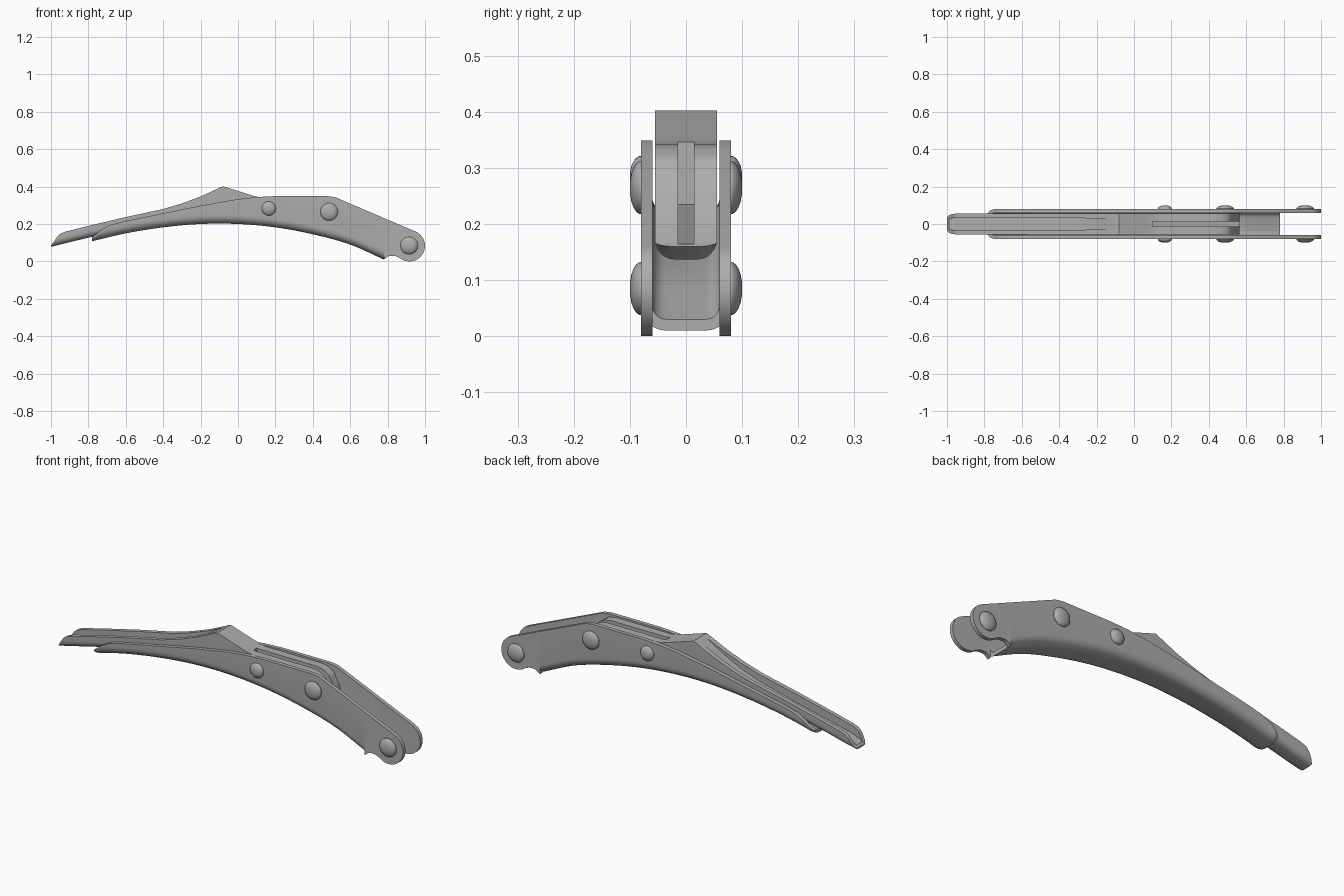
import bpy, bmesh, math
from mathutils import Matrix

if "Cube" in bpy.data.objects:
    bpy.data.objects.remove(bpy.data.objects["Cube"])

metal = bpy.data.materials.new("grey metal")
metal.diffuse_color = (0.42, 0.42, 0.42, 1)
metal.use_nodes = True
metal.node_tree.nodes["Principled BSDF"].inputs["Base Color"].default_value = metal.diffuse_color


def lerp(pts, x):
    """Straight interpolation through a profile."""
    if x <= pts[0][0]:
        return pts[0][1]
    for (a, p), (b, q) in zip(pts, pts[1:]):
        if x <= b:
            return p + (q - p) * (x - a) / (b - a)
    return pts[-1][1]


def smooth(pts, x):
    """Smooth interpolation through a profile."""
    slopes = []
    for i in range(len(pts)):
        a, b = pts[max(i - 1, 0)], pts[min(i + 1, len(pts) - 1)]
        slopes.append((b[1] - a[1]) / (b[0] - a[0]))
    for i in range(len(pts) - 1):
        (a, p), (b, q) = pts[i], pts[i + 1]
        if x <= b or i == len(pts) - 2:
            h, t = b - a, (x - a) / (b - a)
            return (p * (2 * t**3 - 3 * t * t + 1) + q * (3 * t * t - 2 * t**3)
                    + slopes[i] * h * (t**3 - 2 * t * t + t) + slopes[i + 1] * h * (t**3 - t * t))


def finish(bm, name):
    bmesh.ops.remove_doubles(bm, verts=bm.verts, dist=1e-5)
    bmesh.ops.recalc_face_normals(bm, faces=bm.faces)
    me = bpy.data.meshes.new(name)
    bm.to_mesh(me)
    bm.free()
    ob = bpy.data.objects.new(name, me)
    bpy.context.collection.objects.link(ob)
    me.materials.append(metal)
    bpy.ops.object.select_all(action='DESELECT')
    ob.select_set(True)
    bpy.context.view_layer.objects.active = ob
    bpy.ops.object.shade_smooth_by_angle(angle=math.radians(30))
    return ob


def u_line(w, top, bottom, r):
    """Rounded U from left top to right top, in (y, z)."""
    r = min(r, w * 0.9)
    rz = min(r, max(top - bottom, 0) * 0.95)
    right = []
    for i in range(7):
        a = math.radians(90 * i / 6)
        right.append((w - r + r * math.sin(a), bottom + rz - rz * math.cos(a)))
    right.append((w, top))
    return [(-y, z) for y, z in reversed(right)] + right


def loft(name, xs, section):
    bm = bmesh.new()
    rings = [[bm.verts.new((x, y, z)) for y, z in section(x)] for x in xs]
    n = len(rings[0])
    for a, b in zip(rings, rings[1:]):
        for i in range(n):
            j = (i + 1) % n
            bm.faces.new((a[i], a[j], b[j], b[i]))
    # end caps as strips between mirrored points
    for ring in (rings[0], rings[-1]):
        if name == "handle_shell":
            h = n // 2
            for i in range(h - 1):
                bm.faces.new((ring[i], ring[i + 1], ring[n - 2 - i], ring[n - 1 - i]))
        else:
            bm.faces.new(ring)
    return finish(bm, name)


def stations(a, b, n, extra):
    xs = [a + (b - a) * i / n for i in range(n + 1)] + extra
    return sorted(set(round(x, 5) for x in xs))


# Shared profiles, (x, z)
shell_bottom = [(-0.78, 0.108), (-0.6, 0.15), (-0.4, 0.182), (-0.2, 0.2), (0, 0.2),
                (0.2, 0.182), (0.4, 0.145), (0.6, 0.09), (0.78, 0.01)]
shell_top = [(-0.78, 0.13), (-0.73, 0.17), (-0.68, 0.196), (-0.6, 0.216), (-0.4, 0.257),
             (-0.2, 0.298), (0, 0.333), (0.1, 0.344), (0.2, 0.349), (0.48, 0.349),
             (0.52, 0.343), (0.95, 0.159)]
shell_width = [(-0.78, 0.062), (-0.77, 0.072), (-0.755, 0.078), (-0.74, 0.08)]


# Outer shell: open U channel
def shell_section(x):
    b, t, w = smooth(shell_bottom, x), lerp(shell_top, x), lerp(shell_width, x)
    inner = u_line(w - 0.02, t, min(b + 0.02, t - 0.002), 0.025)
    return u_line(w, t, b, 0.045) + inner[::-1]


loft("handle_shell", stations(-0.78, 0.78, 48, [p[0] for p in shell_top[:-1] + shell_width]),
     shell_section)

# Rounded pivot plates continuing both shell walls
for side, label in ((-1, "front"), (1, "back")):
    outline = [(0.78, 0.01), (0.78, lerp(shell_top, 0.78))]
    for i in range(25):
        a = math.radians(66.5 - 196.5 * i / 24)
        outline.append((0.917 + 0.083 * math.cos(a), 0.083 + 0.083 * math.sin(a)))
    outline += [(0.84, 0.029), (0.81, 0.03), (0.795, 0.022)]
    bm = bmesh.new()
    f = bm.faces.new([bm.verts.new((x, side * 0.06, z)) for x, z in outline])
    ext = bmesh.ops.extrude_face_region(bm, geom=[f])["geom"]
    bmesh.ops.translate(bm, vec=(0, side * 0.02, 0),
                        verts=[v for v in ext if isinstance(v, bmesh.types.BMVert)])
    finish(bm, label + "_pivot_plate")

# Inner lever: grooved grip, raised peak and slotted body
lever_top = [(-1, 0.085), (-0.96, 0.14), (-0.945, 0.151), (-0.92, 0.16), (-0.8, 0.19),
             (-0.6, 0.237), (-0.4, 0.28), (-0.3, 0.31), (-0.2, 0.347), (-0.08, 0.402),
             (0.09, 0.348), (0.12, 0.343), (0.44, 0.343), (0.48, 0.335), (0.51, 0.315),
             (0.54, 0.26), (0.565, 0.168)]
lever_width = [(-1, 0.036), (-0.99, 0.046), (-0.975, 0.053), (-0.955, 0.055)]
groove_half = [(-1, 0.022), (-0.97, 0.034), (-0.3, 0.032), (-0.1, 0.026), (0.0999, 0.014)]
groove_depth = [(-1, 0.04), (-0.6, 0.042), (-0.3, 0.03), (-0.1, 0)]
slot_floor = [(0.1, 0.235), (0.565, 0.164)]


def lever_bottom(x):
    if x < -0.78:
        return lerp([(-1, 0.078), (-0.78, 0.132)], x)
    if x > 0.52:
        return lerp([(0.52, 0.128), (0.565, 0.16)], x)
    return smooth(shell_bottom, x) + 0.023


def lever_section(x):
    b, t, g = lever_bottom(x), lerp(lever_top, x), lerp(groove_half, x)
    if x > 0.1:
        floor = min(lerp(slot_floor, x), t)
    else:
        floor = max(t - lerp(groove_depth, x), min(b + 0.016, t))
    return u_line(lerp(lever_width, x), t, b, 0.035) + [(g, t), (g, floor), (-g, floor), (-g, t)]


loft("inner_lever", stations(-1, 0.565, 48, [p[0] for p in lever_top + lever_width]
                             + [-0.1, 0.0999, 0.1001, 0.52]), lever_section)

# Domed rivets on both sides
for k, (x, z, r) in enumerate([(0.165, 0.283, 0.038), (0.487, 0.265, 0.047),
                               (0.915, 0.085, 0.047)]):
    for side, label in ((-1, "front"), (1, "back")):
        bm = bmesh.new()
        rings = []
        for rad, y in [(1, 0.079), (1, 0.083), (0.93, 0.088), (0.78, 0.093),
                       (0.55, 0.0972), (0.28, 0.0995)]:
            rings.append([bm.verts.new((x + r * rad * math.cos(math.tau * i / 28), side * y,
                                        z + r * rad * math.sin(math.tau * i / 28)))
                          for i in range(28)])
        for a, b in zip(rings, rings[1:]):
            for i in range(28):
                j = (i + 1) % 28
                bm.faces.new((a[i], a[j], b[j], b[i]))
        bm.faces.new(rings[0])
        bm.faces.new(rings[-1])
        finish(bm, f"{label}_rivet_{k + 1}")
